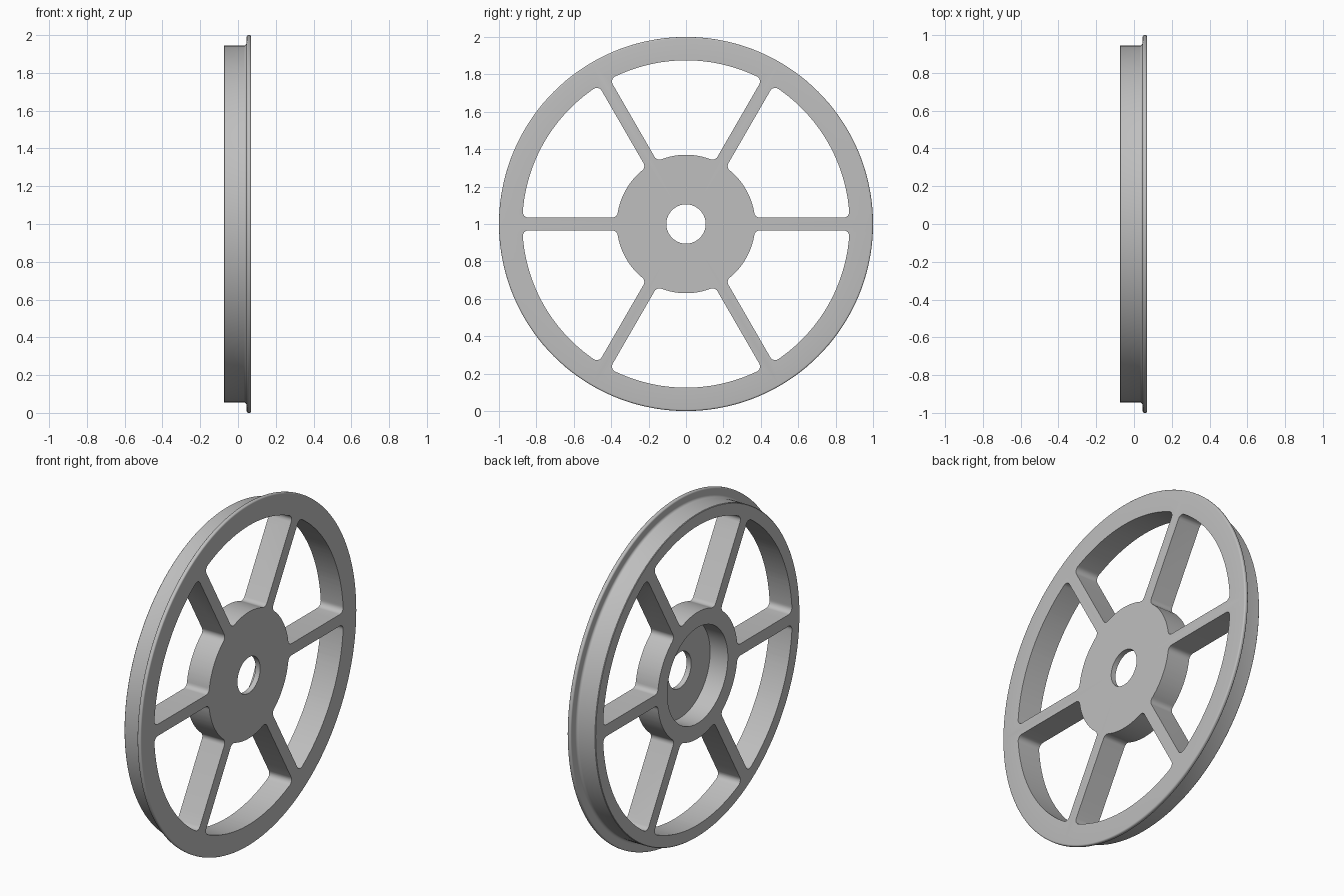
import bpy, bmesh
from math import pi, cos, sin, atan2, sqrt, radians
from mathutils import Matrix, Vector

if "Cube" in bpy.data.objects:
    bpy.data.objects.remove(bpy.data.objects["Cube"], do_unlink=True)

BACK, FACE = -0.075, 0.07        # extent along the axle (x)
FLANGE_R, TREAD_R = 1.0, 0.945
RIM_IN, HUB_R = 0.875, 0.37      # window limits
RECESS_R, BORE_R = 0.28, 0.105
SPOKES, HALF_SPOKE, FILLET = 6, 0.034, 0.03
SEGMENTS = 144

metal = bpy.data.materials.new("grey metal")
metal.use_nodes = True
grey = (0.52, 0.52, 0.52, 1)
metal.diffuse_color = grey
metal.node_tree.nodes["Principled BSDF"].inputs["Base Color"].default_value = grey


def arc(cx, cy, r, start, end, n):
    return [(cx + r * cos(start + (end - start) * i / n),
             cy + r * sin(start + (end - start) * i / n)) for i in range(n + 1)]


def make_object(name, bm):
    bmesh.ops.recalc_face_normals(bm, faces=bm.faces)
    mesh = bpy.data.meshes.new(name)
    bm.to_mesh(mesh)
    bm.free()
    obj = bpy.data.objects.new(name, mesh)
    obj.location.z = FLANGE_R
    mesh.materials.append(metal)
    bpy.context.collection.objects.link(obj)
    return obj


def lathe(name, profile):
    """Turn a closed (x, radius) outline about the x axis."""
    bm = bmesh.new()
    rings = [[bm.verts.new((x, r * cos(2 * pi * i / SEGMENTS), r * sin(2 * pi * i / SEGMENTS)))
              for i in range(SEGMENTS)] for x, r in profile]
    for a, b in zip(rings, rings[1:] + rings[:1]):
        for i in range(SEGMENTS):
            j = (i + 1) % SEGMENTS
            bm.faces.new((a[i], a[j], b[j], b[i]))
    return make_object(name, bm)


def window_outline():
    """Rounded sector between two neighbouring spokes."""
    side = HALF_SPOKE + FILLET
    inner_x = sqrt((HUB_R + FILLET) ** 2 - side ** 2)
    outer_x = sqrt((RIM_IN - FILLET) ** 2 - side ** 2)
    a_in, a_out = atan2(side, inner_x), atan2(side, outer_x)
    pitch = 2 * pi / SPOKES
    half = arc(inner_x, side, FILLET, pi + a_in, 1.5 * pi, 6)
    half += arc(outer_x, side, FILLET, -pi / 2, a_out, 6)
    # The other half mirrors about the middle of the window
    c, s = cos(pitch), sin(pitch)
    mirrored = [(c * x + s * y, s * x - c * y) for x, y in reversed(half)]
    rim = arc(0, 0, RIM_IN, a_out, pitch - a_out, 24)[1:-1]
    hub = arc(0, 0, HUB_R, pitch - a_in, a_in, 24)[1:-1]
    return half + rim + mirrored + hub


# Wheel body: bore, recessed hub, tread, and rounded flange
edge = 0.009
flange_back = 0.046
root = 0.015
profile = [(FACE, BORE_R)]
profile += arc(FACE - edge, FLANGE_R - edge, edge, 0, pi / 2, 5)
profile += arc(flange_back + edge, FLANGE_R - edge, edge, pi / 2, pi, 5)
profile += arc(flange_back - root, TREAD_R + root, root, 0, -pi / 2, 5)
profile += [(BACK + 0.003, TREAD_R), (BACK, TREAD_R - 0.003),
            (BACK, RECESS_R), (0.04, RECESS_R), (0.04, BORE_R)]
wheel = lathe("spoked_wheel", profile)

# Windows between the spokes
bm = bmesh.new()
for k in range(SPOKES):
    turn = Matrix.Rotation(2 * pi * k / SPOKES, 3, 'X')
    verts = [bm.verts.new(turn @ Vector((-0.2, y, z))) for y, z in window_outline()]
    face = bm.faces.new(verts)
    grown = bmesh.ops.extrude_face_region(bm, geom=[face])["geom"]
    bmesh.ops.translate(bm, vec=(0.4, 0, 0),
                        verts=[v for v in grown if isinstance(v, bmesh.types.BMVert)])
cutter = make_object("window_cutter", bm)
cutter.hide_render = True

cut = wheel.modifiers.new("windows", 'BOOLEAN')
cut.operation = 'DIFFERENCE'
cut.solver = 'EXACT'
cut.object = cutter

for obj in bpy.context.selected_objects:
    obj.select_set(False)
bpy.context.view_layer.objects.active = wheel
wheel.select_set(True)
bpy.ops.object.modifier_apply(modifier=cut.name)
bpy.data.objects.remove(cutter, do_unlink=True)
bpy.ops.object.shade_smooth_by_angle(angle=radians(30))
